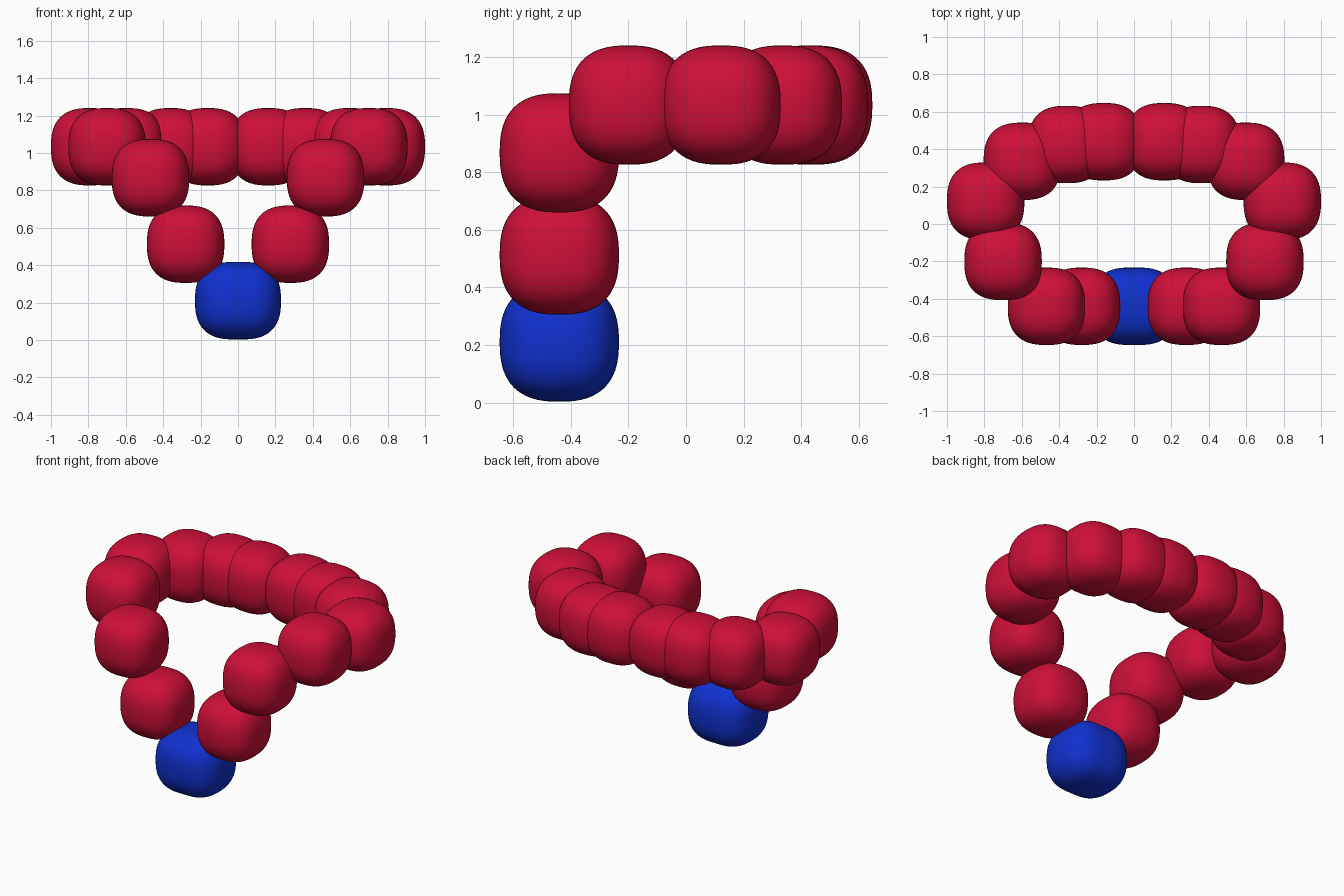
import bpy, bmesh

if "Cube" in bpy.data.objects:
    bpy.data.objects.remove(bpy.data.objects["Cube"])

HALF = 0.207    # half width of one bead
POWER = 2.55    # roundness: 2 is a ball, higher is boxier


def material(name, color):
    m = bpy.data.materials.new(name)
    m.diffuse_color = color
    m.use_nodes = True
    m.node_tree.nodes["Principled BSDF"].inputs["Base Color"].default_value = m.diffuse_color
    return m


def bead_mesh(name, mat):
    # A subdivided cube pushed onto a superellipsoid: a soft rounded cube
    bm = bmesh.new()
    bmesh.ops.create_cube(bm, size=2)
    bmesh.ops.subdivide_edges(bm, edges=bm.edges[:], cuts=15, use_grid_fill=True)
    for v in bm.verts:
        v.co.normalize()
        n = sum(abs(c) ** POWER for c in v.co) ** (1 / POWER)
        v.co *= HALF / n
    for f in bm.faces:
        f.smooth = True
    me = bpy.data.meshes.new(name)
    bm.to_mesh(me)
    bm.free()
    me.materials.append(mat)
    return me


def mirrored_pair(name, mesh, pos):
    for side, sx in (("right", 1), ("left", -1)):
        ob = bpy.data.objects.new(f"{name}_{side}", mesh)
        ob.location = (sx * pos[0], pos[1], pos[2])
        bpy.context.collection.objects.link(ob)


red = bead_mesh("red_bead", material("red", (0.62, 0.005, 0.04, 1)))
blue = bead_mesh("blue_bead", material("blue", (0.005, 0.03, 0.62, 1)))

# Blue pendant at the bottom: two nearly coincident beads
mirrored_pair("pendant_bead", blue, (0.023, -0.44, 0.21))

# Red beads rising in a V at the front
for i, (x, z) in enumerate([(0.28, 0.512), (0.468, 0.867)]):
    mirrored_pair(f"front_bead_{i + 1}", red, (x, -0.44, z))

# Red beads of the level ring, from the sides to the back
ring = [(0.70, -0.20), (0.793, 0.122), (0.597, 0.335), (0.36, 0.425), (0.162, 0.44)]
for i, (x, y) in enumerate(ring):
    mirrored_pair(f"ring_bead_{i + 1}", red, (x, y, 1.033))
